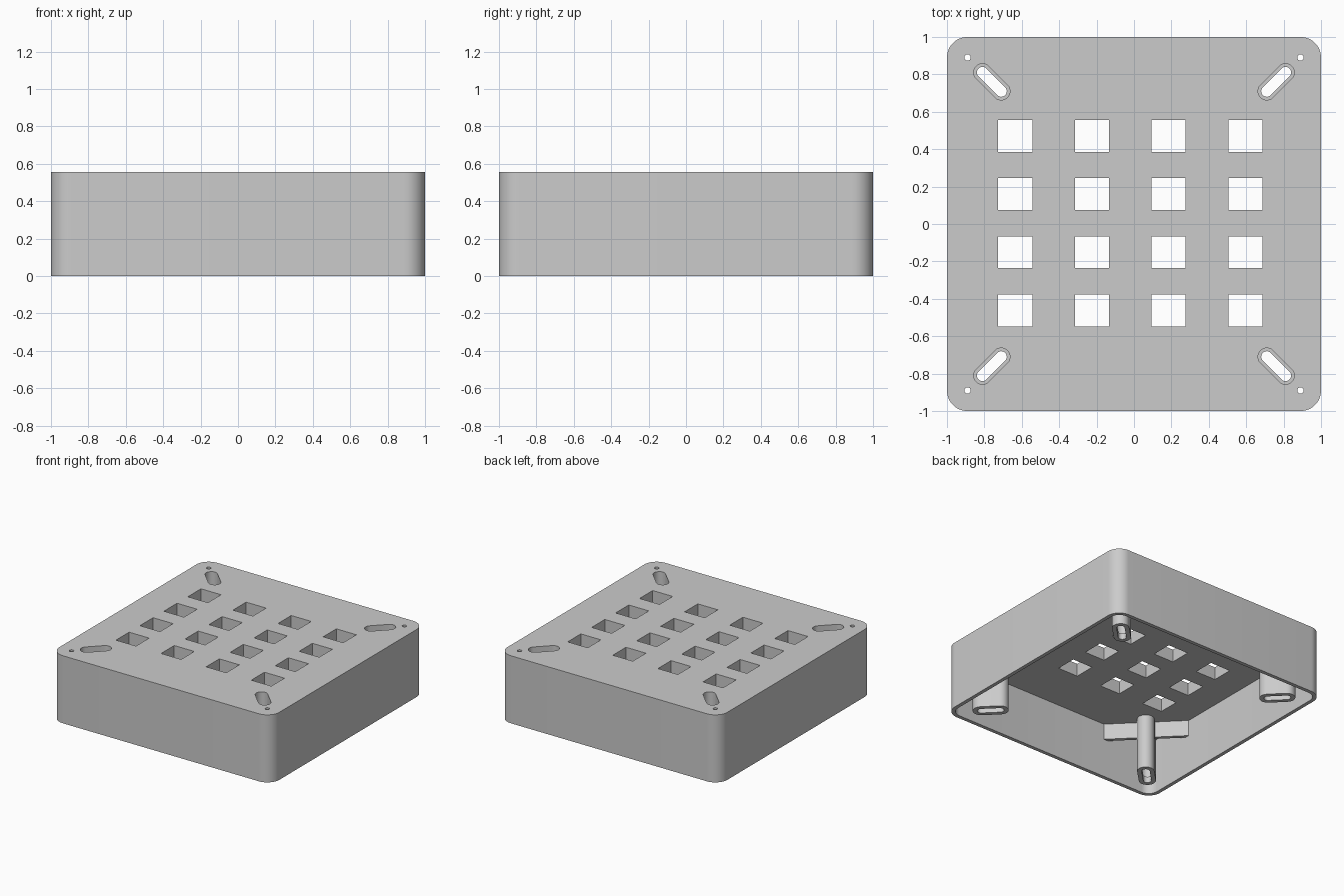
import bpy, bmesh, math

if "Cube" in bpy.data.objects:
    bpy.data.objects.remove(bpy.data.objects["Cube"], do_unlink=True)

HEIGHT, CEILING, WALL = 0.555, 0.45, 0.03
CORNERS = [(sx, sy) for sx in (-1, 1) for sy in (-1, 1)]

grey = bpy.data.materials.new("plain grey")
grey.use_nodes = True
colour = (0.6, 0.6, 0.6, 1)
grey.diffuse_color = colour
grey.node_tree.nodes["Principled BSDF"].inputs["Base Color"].default_value = colour


def arc(cx, cy, r, start, sweep, steps):
    return [(cx + r * math.cos(start + sweep * i / steps),
             cy + r * math.sin(start + sweep * i / steps)) for i in range(steps + 1)]


def rounded_square(half, r):
    c = half - r
    pts = []
    for i, (sx, sy) in enumerate([(1, 1), (-1, 1), (-1, -1), (1, -1)]):
        pts += arc(sx * c, sy * c, r, i * math.pi / 2, math.pi / 2, 12)
    return pts


def capsule(r):
    # slot outline running along the corner diagonal
    q = math.pi / 4
    return arc(0.81, 0.81, r, -q, math.pi, 12) + arc(0.71, 0.71, r, 3 * q, math.pi, 12)


def rectangle(cx, cy, w, d):
    return [(cx + sx * w / 2, cy + sy * d / 2)
            for sx, sy in [(-1, -1), (1, -1), (1, 1), (-1, 1)]]


def mirrored(outline):
    return [[(x * sx, y * sy) for x, y in outline] for sx, sy in CORNERS]


def prisms(name, parts):
    """One object from (outline, bottom, top) parts."""
    bm = bmesh.new()
    for outline, z0, z1 in parts:
        face = bm.faces.new([bm.verts.new((x, y, z0)) for x, y in outline])
        top = bmesh.ops.extrude_face_region(bm, geom=[face])["geom"]
        bmesh.ops.translate(bm, vec=(0, 0, z1 - z0),
                            verts=[g for g in top if isinstance(g, bmesh.types.BMVert)])
    bmesh.ops.recalc_face_normals(bm, faces=bm.faces)
    mesh = bpy.data.meshes.new(name)
    bm.to_mesh(mesh)
    bm.free()
    mesh.materials.append(grey)
    obj = bpy.data.objects.new(name, mesh)
    bpy.context.collection.objects.link(obj)
    return obj


def finish(obj, cutters):
    bpy.ops.object.select_all(action="DESELECT")
    obj.select_set(True)
    bpy.context.view_layer.objects.active = obj
    for cutter in cutters:
        mod = obj.modifiers.new("cut", "BOOLEAN")
        mod.operation, mod.solver, mod.object = "DIFFERENCE", "EXACT", cutter
        bpy.ops.object.modifier_apply(modifier=mod.name)
    bpy.ops.object.shade_smooth_by_angle(angle=math.radians(30))


# Cutters: cavity, openings from the top, and the narrow slots
cavity = prisms("cavity_cutter", [(rounded_square(1 - WALL, 0.08), -0.1, CEILING)])
openings = [(rectangle(-0.635 + 0.41 * i, -0.462 + 0.311 * j, 0.182, 0.171), 0.3, 0.7)
            for i in range(4) for j in range(4)]
openings += [(o, 0.05, 0.7) for o in mirrored(capsule(0.047))]
openings += [(o, 0.3, 0.7) for o in mirrored(arc(0.89, 0.89, 0.017, 0, math.tau * 23 / 24, 23))]
opening_cutter = prisms("opening_cutter", openings)
slot_cutter = prisms("slot_cutter", [(o, -0.1, 0.7) for o in mirrored(capsule(0.03))])

# Open-bottomed shell with rounded corners
shell = prisms("shell", [(rounded_square(1, 0.11), 0, HEIGHT)])
finish(shell, [cavity, opening_cutter])

# Screw tubes hanging from the top plate, with a narrow slot in each floor
tubes = prisms("screw_tubes", [(o, 0, 0.5) for o in mirrored(capsule(0.064))])
finish(tubes, [opening_cutter, slot_cutter])

# Thin ribs bracing each corner under the plate
rib = [(0.98, 0.51), (0.98, 0.55), (0.55, 0.98), (0.51, 0.98)]
ribs = prisms("corner_ribs", [(o, 0.32, 0.5) for o in mirrored(rib)])
finish(ribs, [opening_cutter])

for cutter in (cavity, opening_cutter, slot_cutter):
    bpy.data.objects.remove(cutter, do_unlink=True)
